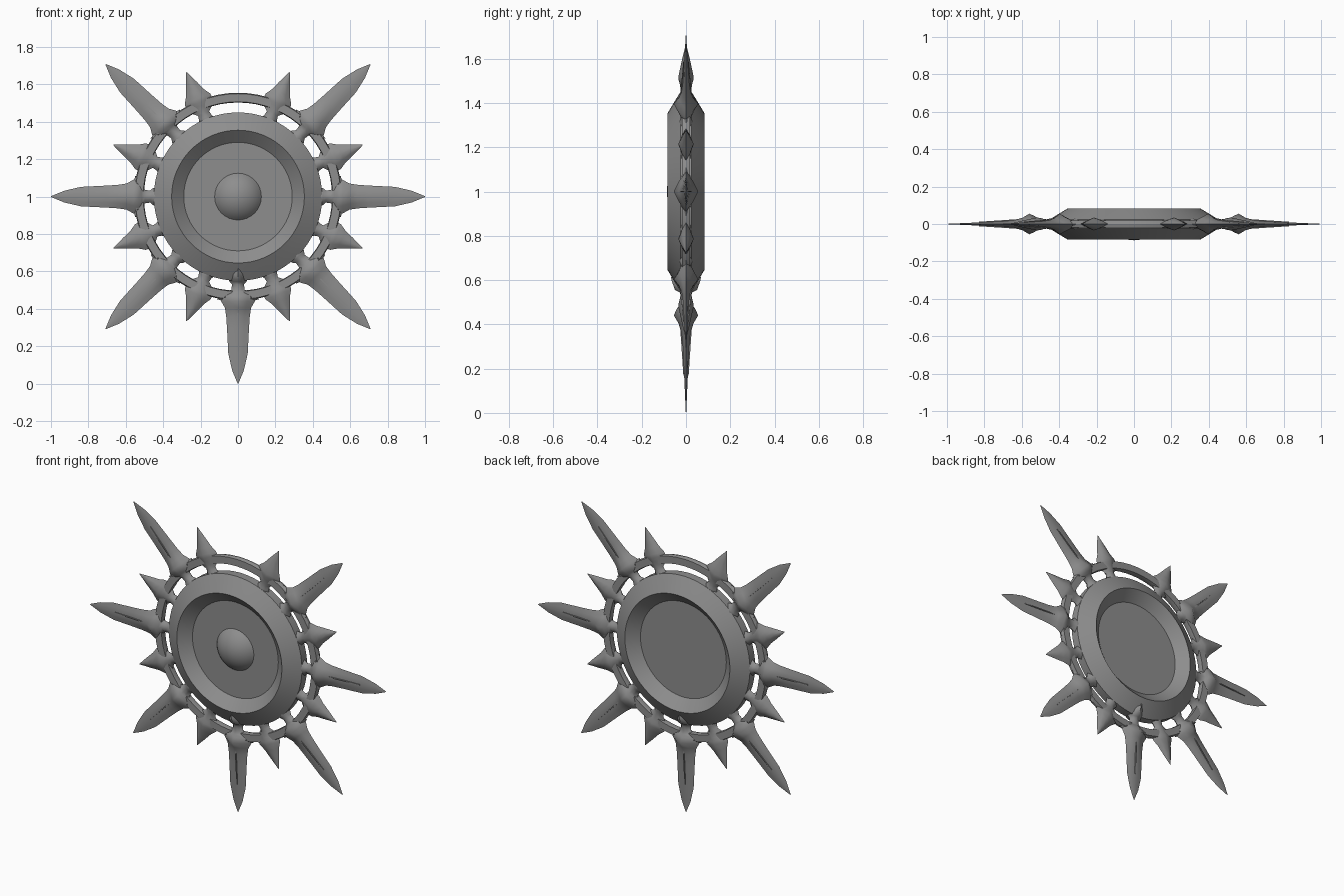
import bpy, bmesh, math
from mathutils import Matrix, Vector

if "Cube" in bpy.data.objects:
    bpy.data.objects.remove(bpy.data.objects["Cube"])

CENTRE = Matrix.Translation((0, 0, 1))
IRON = bpy.data.materials.new("dark_iron")
IRON.diffuse_color = (.27, .27, .27, 1)
IRON.use_nodes = True
IRON.node_tree.nodes["Principled BSDF"].inputs["Base Color"].default_value = IRON.diffuse_color


def finish(bm, name, angle=30):
    bmesh.ops.remove_doubles(bm, verts=bm.verts, dist=1e-5)
    bmesh.ops.recalc_face_normals(bm, faces=bm.faces)
    me = bpy.data.meshes.new(name)
    bm.to_mesh(me)
    bm.free()
    me.materials.append(IRON)
    ob = bpy.data.objects.new(name, me)
    bpy.context.collection.objects.link(ob)
    bpy.context.view_layer.objects.active = ob
    ob.select_set(True)
    bpy.ops.object.shade_smooth_by_angle(angle=math.radians(angle))
    ob.select_set(False)
    return ob


def lathe(name, profile, closed=False, n=64):
    """Revolve (radius, y) points about the y axis through the centre."""
    bm = bmesh.new()
    vs = [bm.verts.new((r, y, 0)) for r, y in profile]
    edges = [bm.edges.new((a, b)) for a, b in zip(vs, vs[1:])]
    if closed:
        edges.append(bm.edges.new((vs[-1], vs[0])))
    bmesh.ops.spin(bm, geom=vs + edges, cent=(0, 0, 0), axis=(0, 1, 0),
                   angle=2 * math.pi, steps=n, use_merge=True)
    bm.transform(CENTRE)
    return finish(bm, name)


def loft(bm, sections):
    """Lens-shaped sections (radius, half width, half thickness) along x."""
    rings = []
    for r, w, t in sections:
        f = .75 if r < .5 else .55      # blocky mounts, thinner blades
        pts = [(w, 0), (w * .55, t * f), (0, t), (-w * .55, t * f),
               (-w, 0), (-w * .55, -t * f), (0, -t), (w * .55, -t * f)]
        rings.append([bm.verts.new((r, y, z)) for z, y in pts])
    for a, b in zip(rings, rings[1:]):
        for i in range(8):
            j = (i + 1) % 8
            bm.faces.new((a[i], a[j], b[j], b[i]))
    bm.faces.new(rings[0])
    bm.faces.new(rings[-1])


def ridge(bm):
    """Raised centre rib on both sides of a long blade."""
    rib = [bm.verts.new((r, y, z)) for r, t in ((.62, .026), (.83, .012))
           for y, z in ((-t, -.003), (-t, .003), (t, .003), (t, -.003))]
    for i in range(4):
        j = (i + 1) % 4
        bm.faces.new((rib[i], rib[j], rib[j + 4], rib[i + 4]))
    bm.faces.new(rib[:4])
    bm.faces.new(rib[4:])


def place(bm, degrees):
    bm.transform(CENTRE @ Matrix.Rotation(-math.radians(degrees), 4, 'Y'))


# Central dish, recessed on both sides
half = [(0, -.025), (.29, -.025), (.355, -.083), (.41, -.05), (.45, -.025)]
lathe("disc", half + [(r, -y) for r, y in reversed(half)])

# Low boss on the front
R = (.125 ** 2 + .062 ** 2) / (2 * .062)
a_max = math.asin(.125 / R)
lathe("front_boss", [(R * math.sin(a_max * i / 8),
                      -.025 - .062 + R - R * math.cos(a_max * i / 8))
                     for i in range(9)], n=32)

# Outer ring
lathe("outer_ring", [(.507, -.018), (.55, -.018), (.555, 0), (.55, .018),
                     (.507, .018), (.503, 0)], closed=True)

# Seven long blades with guards and inner mounts, gap at the top
LONG = [(.455, .045, .028), (.47, .032, .024), (.498, .036, .024),
        (.515, .075, .03), (.53, .098, .042), (.56, .09, .055),
        (.595, .07, .034), (.64, .063, .021), (.7, .059, .015),
        (.84, .052, .008), (.93, .031, .004), (1, .002, .001)]
for k, deg in enumerate((0, 45, 135, 180, 225, 270, 315)):
    bm = bmesh.new()
    if deg == 270:      # the bottom mount stands proud of the dish
        mount = [(.385, .008, .068), (.405, .046, .064), (.445, .05, .05)]
    else:
        mount = [(.42, .04, .03), (.445, .048, .03)]
    loft(bm, mount + LONG)
    ridge(bm)
    place(bm, deg)
    finish(bm, f"long_blade_{k + 1}", 50)

# Eight short spikes between them
SHORT = [(.42, .04, .028), (.44, .045, .028), (.46, .036, .024),
         (.48, .032, .022), (.5, .055, .024), (.525, .058, .028),
         (.545, .076, .033), (.565, .074, .034), (.6, .052, .027),
         (.65, .032, .017), (.72, .002, .001)]
for k in range(8):
    bm = bmesh.new()
    loft(bm, SHORT)
    place(bm, 22.5 + 45 * k)
    finish(bm, f"short_spike_{k + 1}", 50)

# Small barbs on the ring either side of each long blade
bm = bmesh.new()
for deg in (0, 45, 135, 180, 225, 270, 315):
    for s in (-1, 1):
        a = math.radians(deg + s * 11.5)
        b = math.radians(deg + s * 7)
        tip = Vector((.56 * math.cos(a), 0, .56 * math.sin(a)))
        base = [Vector((r * math.cos(b), y, r * math.sin(b)))
                for r, y in ((.515, 0), (.54, .022), (.565, 0), (.54, -.022))]
        vs = [bm.verts.new(p) for p in base]
        top = bm.verts.new(tip)
        bm.faces.new(vs)
        for i in range(4):
            bm.faces.new((vs[i], vs[(i + 1) % 4], top))
bm.transform(CENTRE)
finish(bm, "ring_barbs", 50)
